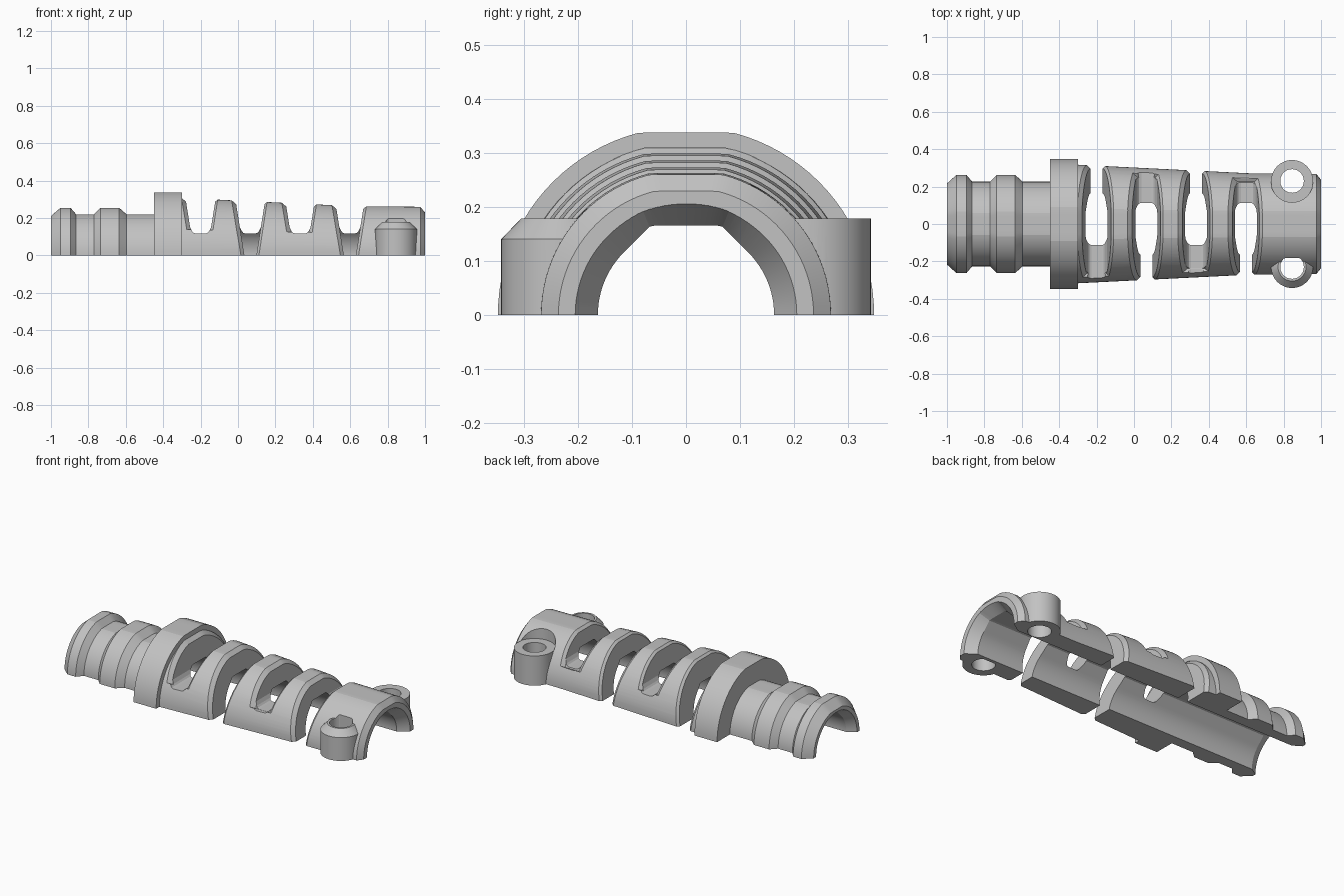
import bpy, bmesh, math
from math import sin, cos, pi, radians

if "Cube" in bpy.data.objects:
    bpy.data.objects.remove(bpy.data.objects["Cube"])

grey = bpy.data.materials.new("plain grey")
grey.use_nodes = True
grey.diffuse_color = (0.54, 0.54, 0.54, 1)
grey.node_tree.nodes["Principled BSDF"].inputs["Base Color"].default_value = (0.54, 0.54, 0.54, 1)

SEGS = 48
FLAT = 0.97       # flat on top of every outer arch, as a share of its radius
ARC = [pi * i / SEGS for i in range(SEGS + 1)]


def loft(name, rings):
    """Closed solid through a row of equal rings, normals outward."""
    bm = bmesh.new()
    rows = [[bm.verts.new(p) for p in ring] for ring in rings]
    n = len(rows[0])
    for a, b in zip(rows, rows[1:]):
        for i in range(n):
            j = (i + 1) % n
            bm.faces.new((a[i], a[j], b[j], b[i]))
    bm.faces.new(rows[0][::-1])
    bm.faces.new(rows[-1])
    bm.normal_update()
    if bm.calc_volume(signed=True) < 0:
        bmesh.ops.reverse_faces(bm, faces=bm.faces[:])
    mesh = bpy.data.meshes.new(name)
    bm.to_mesh(mesh)
    bm.free()
    mesh.materials.append(grey)
    obj = bpy.data.objects.new(name, mesh)
    bpy.context.collection.objects.link(obj)
    return obj


def combine(target, tool, operation):
    """Apply a boolean and drop the tool; second solver if the first declines."""
    bpy.context.view_layer.objects.active = target
    before = len(target.data.vertices)
    for solver in ("MANIFOLD", "EXACT"):
        mod = target.modifiers.new("cut", "BOOLEAN")
        mod.object, mod.operation, mod.solver = tool, operation, solver
        try:
            bpy.ops.object.modifier_apply(modifier=mod.name)
        except RuntimeError:
            target.modifiers.clear()
        if len(target.data.vertices) != before:
            break
    bpy.data.objects.remove(tool)


def upright(name, x, y, profile, y_limit=9):
    """Turned solid on a vertical axis, from (radius, height) pairs."""
    turn = [2 * pi * i / SEGS for i in range(SEGS)]
    return loft(name, [[(x + r * cos(a), min(y + r * sin(a), y_limit), z) for a in turn]
                       for r, z in profile])


def skirted(x, r, arc, depth):
    """Arch continued straight down below the ground, to be trimmed later."""
    return [(x, r, -depth)] + [(x, y, z) for y, z in arc] + [(x, -r, -depth)]


def outer_ring(x, r):
    return skirted(x, r, [(r * cos(a), min(r * sin(a), r * FLAT)) for a in ARC], .05)


def bore_ring(x, r, roofed):
    """Half circle, or half circle with sloped shoulders and flat roof."""
    arc = []
    for a in ARC:
        rho = r
        if roofed and pi / 4 < a < 3 * pi / 4:
            rho = min(r * math.sqrt(2) / (abs(cos(a)) + sin(a)), 1.015 * r / sin(a))
        arc.append((rho * cos(a), rho * sin(a)))
    return skirted(x, r, arc, .15)


# Outer shell: ridged neck, collar and tapered sleeve
shell = [(-1, .217), (-.95, .262), (-.895, .262), (-.865, .226), (-.77, .226),
         (-.735, .262), (-.635, .262), (-.595, .226), (-.45, .226), (-.45, .348),
         (-.30, .348), (-.30, .317), (.62, .271), (.975, .268), (1, .236)]
body = loft("strain_relief_half", [outer_ring(x, r) for x, r in shell])

# Screw bosses on both sides, the back one with room for a screw head
BX, BY, BR, BTOP = .845, .23, .112, .178
combine(body, upright("back_boss", BX, BY, [(BR, -.08), (BR, .19)]), "UNION")
combine(body, upright("head_room", BX, BY, [(BR + .002, BTOP), (BR + .002, .5)]), "DIFFERENCE")
combine(body, upright("front_boss", BX, -BY, [(BR, -.08), (BR, .14), (.075, BTOP)]), "UNION")
combine(body, upright("back_hole", BX, BY, [(.063, -.2), (.063, .5)]), "DIFFERENCE")
combine(body, upright("front_hole", BX, -BY, [(.063, -.2), (.063, .5)], -.183), "DIFFERENCE")

# Cable bore with flared mouths
bore = [(-1.01, .2, False), (-.95, .163, True), (.94, .163, True), (1.01, .212, False)]
combine(body, loft("bore", [bore_ring(*b) for b in bore]), "DIFFERENCE")


def half_width(z):
    return .032 + .16 * z


def slot_ring(x, y, lower):
    half = [(half_width(z), z) for z in (.45, .15)] + lower
    return [(x - w, y, z) for w, z in half] + [(x + w, y, z) for w, z in reversed(half)]


# Flexible slots, open at the back and front in turn, with a rounded floor opposite
floor = [(.046, .13), (.038, .121), (.026, .117)]
opening = [(half_width(z), z) for z in (.1, 0, -.12)]
for i in range(4):
    x = -.2 + .266 * i
    side = 1 if i % 2 == 0 else -1
    ends = [(-.5, floor), (-.02, floor), (.02, opening), (.5, opening)]
    combine(body, loft("slot", [slot_ring(x, side * y, low) for y, low in ends]), "DIFFERENCE")

    # Chamfer along the outer rim of the slot
    r = .317 - .05 * (x + .3)
    rings = []
    for step in range(43):
        a = radians(26 + step * 162 / 42)
        k = min(1, FLAT / max(sin(a), .01))
        ring = []
        for rho, extra, sign in ((r - .02, -.004, -1), (r + .006, .022, -1),
                                 (r + .006, .022, 1), (r - .02, -.004, 1)):
            z = rho * k * sin(a)
            ring.append((x + sign * (half_width(z) + extra), -side * rho * k * cos(a), z))
        rings.append(ring)
    combine(body, loft("slot_chamfer", rings), "DIFFERENCE")

# Trim everything flat at the parting plane
block = [[(x, -.6, 0), (x, .6, 0), (x, .6, -.4), (x, -.6, -.4)] for x in (-1.2, 1.2)]
combine(body, loft("trim", block), "DIFFERENCE")

bpy.ops.object.select_all(action="DESELECT")
body.select_set(True)
bpy.context.view_layer.objects.active = body
bpy.ops.object.shade_smooth_by_angle(angle=radians(12))
